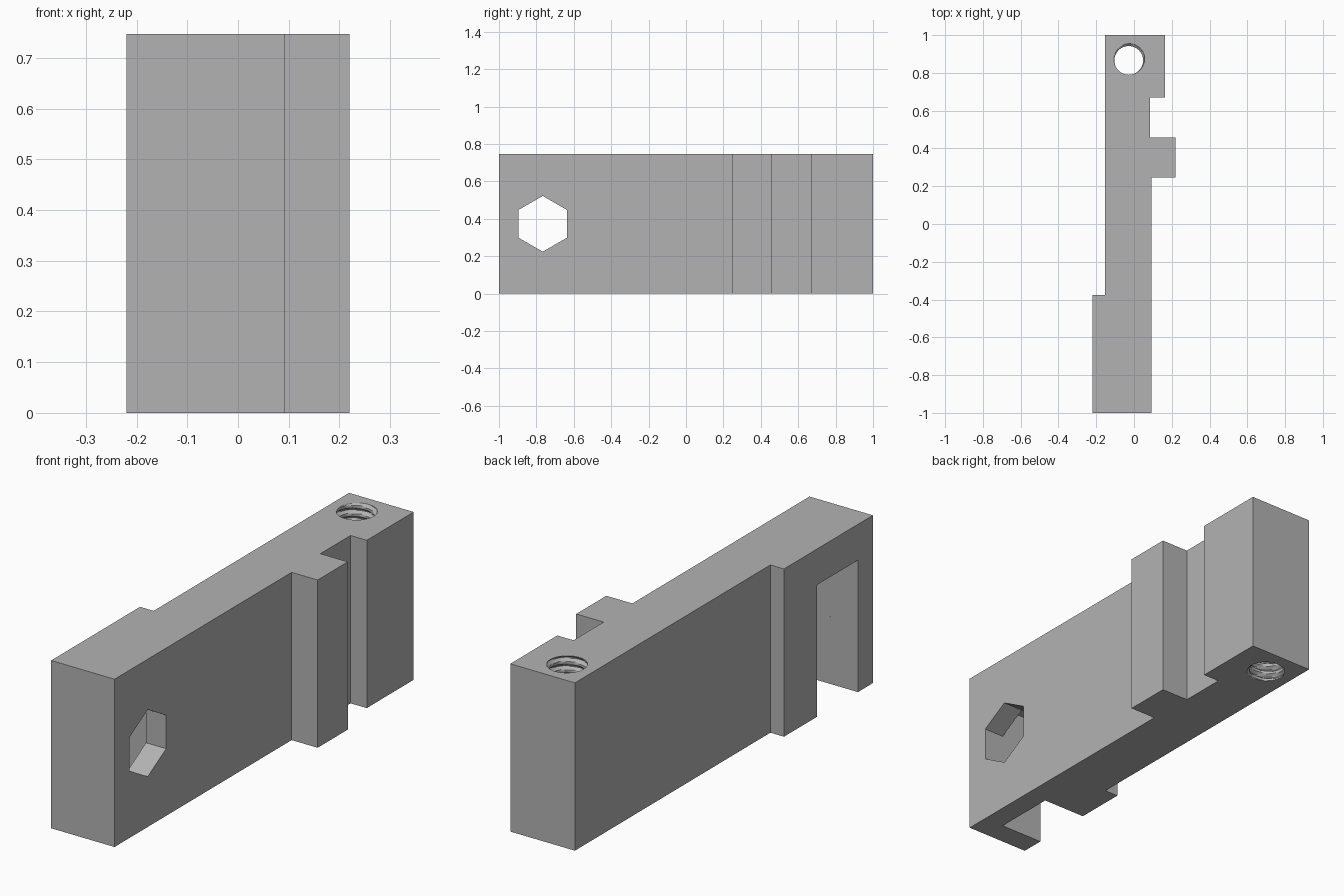
import bpy, bmesh, math

old = bpy.data.objects.get("Cube")
if old:
    bpy.data.objects.remove(old, do_unlink=True)

HEIGHT = 0.747


def make_object(name, bm):
    bmesh.ops.recalc_face_normals(bm, faces=bm.faces)
    mesh = bpy.data.meshes.new(name)
    bm.to_mesh(mesh)
    bm.free()
    obj = bpy.data.objects.new(name, mesh)
    bpy.context.collection.objects.link(obj)
    return obj


def prism(name, points, offset):
    """Extrude a closed 3D outline along an offset vector."""
    bm = bmesh.new()
    face = bm.faces.new([bm.verts.new(p) for p in points])
    top = bmesh.ops.extrude_face_region(bm, geom=[face])["geom"]
    verts = [v for v in top if isinstance(v, bmesh.types.BMVert)]
    bmesh.ops.translate(bm, verts=verts, vec=offset)
    return make_object(name, bm)


def threaded_rod(name, cx, cy, minor, major, pitch, z0, z1, sides=48, steps=8):
    """Closed rod with a helical ridge, used to cut the threaded bore."""
    bm = bmesh.new()
    rows = round((z1 - z0) / pitch * steps)
    rings = []
    for k in range(rows + 1):
        z = z0 + (z1 - z0) * k / rows
        ring = []
        for j in range(sides):
            phase = (z / pitch - j / sides) % 1.0
            ridge = min(1.0, max(0.0, 1.7 - abs(phase - 0.5) * 4.0))
            r = minor + (major - minor) * (1.0 - ridge)
            a = math.tau * j / sides
            ring.append(bm.verts.new((cx + r * math.cos(a), cy + r * math.sin(a), z)))
        rings.append(ring)
    for low, high in zip(rings, rings[1:]):
        for j in range(sides):
            n = (j + 1) % sides
            bm.faces.new((low[j], low[n], high[n], high[j]))
    bm.faces.new(rings[0])
    bm.faces.new(rings[-1])
    bmesh.ops.triangulate(bm, faces=bm.faces[:])
    return make_object(name, bm)


# Stepped block, extruded from its plan outline
outline = [(-0.22, -1), (0.092, -1), (0.092, 0.246), (0.22, 0.246),
           (0.22, 0.458), (0.085, 0.458), (0.085, 0.67), (0.165, 0.67),
           (0.165, 1), (-0.153, 1), (-0.153, -0.375), (-0.22, -0.375)]
block = prism("clamp_block", [(x, y, 0) for x, y in outline], (0, 0, HEIGHT))

# Slot open to the left face and the underside
slot = prism("slot_cutter", [(-0.3, -0.895, -0.1), (-0.007, -0.895, -0.1),
                             (-0.007, -0.608, -0.1), (-0.3, -0.608, -0.1)],
             (0, 0, 0.687))

# Hexagonal hole through to the slot
hexagon = [(-0.1, -0.766 + 0.149 * math.sin(i * math.pi / 3),
            HEIGHT / 2 + 0.149 * math.cos(i * math.pi / 3)) for i in range(6)]
hex_hole = prism("hex_cutter", hexagon, (0.3, 0, 0))

# Threaded vertical bore
bore = threaded_rod("bore_cutter", -0.028, 0.866, 0.076, 0.09, 0.037, -0.03, HEIGHT + 0.03)

bpy.context.view_layer.objects.active = block
for cutter in (slot, hex_hole, bore):
    cutter.hide_render = True
    mod = block.modifiers.new(cutter.name, "BOOLEAN")
    mod.operation = "DIFFERENCE"
    mod.solver = "EXACT"
    mod.object = cutter
    bpy.ops.object.modifier_apply(modifier=mod.name)
    bpy.data.objects.remove(cutter, do_unlink=True)

# Plain grey finish
grey = bpy.data.materials.new("plain_grey")
grey.use_nodes = True
colour = (0.45, 0.45, 0.45, 1)
grey.diffuse_color = colour
grey.node_tree.nodes["Principled BSDF"].inputs["Base Color"].default_value = colour
block.data.materials.clear()
block.data.materials.append(grey)

bpy.ops.object.select_all(action="DESELECT")
block.select_set(True)
bpy.ops.object.shade_smooth_by_angle(angle=math.radians(25))
